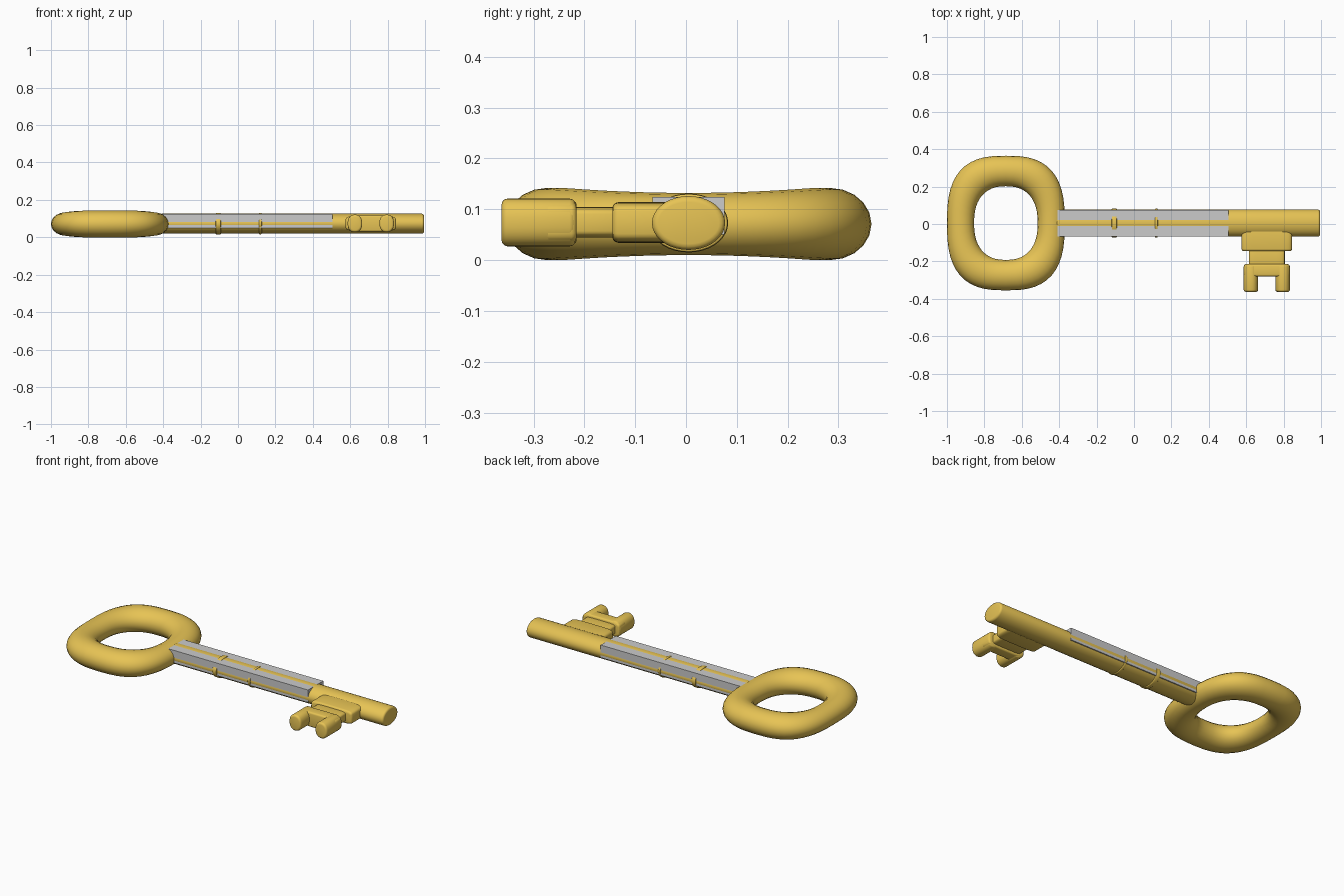
import bpy
from math import cos, sin, pi, radians, copysign

if "Cube" in bpy.data.objects:
    bpy.data.objects.remove(bpy.data.objects["Cube"])

gold = bpy.data.materials.new("gold")
gold.diffuse_color = (0.8, 0.55, 0.09, 1)
gold.use_nodes = True
gold.node_tree.nodes["Principled BSDF"].inputs["Base Color"].default_value = gold.diffuse_color


def superellipse(t, a, b, n):
    c, s = cos(t), sin(t)
    return (a * copysign(abs(c) ** (2 / n), c), b * copysign(abs(s) ** (2 / n), s))


def make(name, verts, faces, mat=gold, angle=40):
    me = bpy.data.meshes.new(name)
    me.from_pydata(verts, [], faces)
    ob = bpy.data.objects.new(name, me)
    bpy.context.collection.objects.link(ob)
    if mat:
        me.materials.append(mat)
    bpy.ops.object.select_all(action='DESELECT')
    ob.select_set(True)
    bpy.context.view_layer.objects.active = ob
    bpy.ops.object.mode_set(mode='EDIT')
    bpy.ops.mesh.select_all(action='SELECT')
    bpy.ops.mesh.normals_make_consistent(inside=False)
    bpy.ops.object.mode_set(mode='OBJECT')
    bpy.ops.object.shade_smooth_by_angle(angle=radians(angle))
    return ob


def bar(name, axis, start, end, c, a, b, n=2.0, r=0.01, seg=36):
    """Superellipse bar along x or y with rounded ends; c = (cross centre, z)."""
    prof = [(r * (1 - sin(k * pi / 6)), r * (1 - cos(k * pi / 6))) for k in range(4)]
    rings = [(start + d, s) for d, s in reversed([(p[1], p[0]) for p in prof][::-1])]
    rings += [(end - d, s) for d, s in [(p[1], p[0]) for p in prof][::-1]]
    verts = []
    for pos, inset in rings:
        for i in range(seg):
            u, v = superellipse(2 * pi * i / seg, a - inset, b - inset, n)
            if axis == 'x':
                verts.append((pos, c[0] + u, c[1] + v))
            else:
                verts.append((c[0] + u, pos, c[1] + v))
    m = len(rings)
    faces = [(j * seg + i, j * seg + (i + 1) % seg,
              (j + 1) * seg + (i + 1) % seg, (j + 1) * seg + i)
             for j in range(m - 1) for i in range(seg)]
    faces += [tuple(range(seg)), tuple(range((m - 1) * seg, m * seg))]
    return make(name, verts, faces)


# Bow: rounded-square loop, slightly thicker towards its two far sides
N, M = 48, 20
verts = []
for i in range(N):
    t = 2 * pi * i / N
    ox, oy = superellipse(t, 0.315, 0.36, 2.75)
    ix, iy = superellipse(t, 0.170, 0.197, 2.4)
    h = 0.061 + 0.010 * min(1, abs(oy) / 0.32) ** 2
    for j in range(M):
        p = 2 * pi * j / M
        k = 0.5 + 0.5 * cos(p)
        verts.append((-0.685 + ix + (ox - ix) * k, 0.005 + iy + (oy - iy) * k,
                      0.071 + h * sin(p)))
faces = [(i * M + j, i * M + (j + 1) % M, (i + 1) % N * M + (j + 1) % M, (i + 1) % N * M + j)
         for i in range(N) for j in range(M)]
make("bow", verts, faces)

# Shaft and its two collars
SH = (0.005, 0.073)
bar("shaft", 'x', -0.42, 0.995, SH, 0.072, 0.053, r=0.012)
bar("wide_collar", 'x', -0.119, -0.092, SH, 0.078, 0.058, r=0.004)
bar("narrow_collar", 'x', 0.112, 0.127, SH, 0.077, 0.057, r=0.004)

# Grey sleeve boxed around the upper part of the shaft
x0, x1, y0, y1, z0, z1 = -0.41, 0.505, -0.066, 0.076, 0.05, 0.1245
verts = [(x, y, z) for x in (x0, x1) for y in (y0, y1) for z in (z0, z1)]
make("sleeve", verts, [(0, 1, 3, 2), (4, 6, 7, 5), (0, 4, 5, 1),
                       (2, 3, 7, 6), (0, 2, 6, 4), (1, 5, 7, 3)], None)

# Bit: stepped blocks and two teeth
BX = 0.71
bar("bit_base", 'y', -0.145, 0.0, (BX, 0.074), 0.135, 0.040, n=6, r=0.012)
bar("bit_neck", 'y', -0.23, -0.13, (BX, 0.074), 0.096, 0.030, n=6, r=0.006)
bar("bit_head", 'y', -0.28, -0.215, (BX, 0.074), 0.122, 0.044, n=5, r=0.010)
for side, name in ((-1, "left"), (1, "right")):
    bar(name + "_tooth", 'y', -0.363, -0.217, (BX + side * 0.085, 0.074),
        0.039, 0.047, n=2.3, r=0.012)
